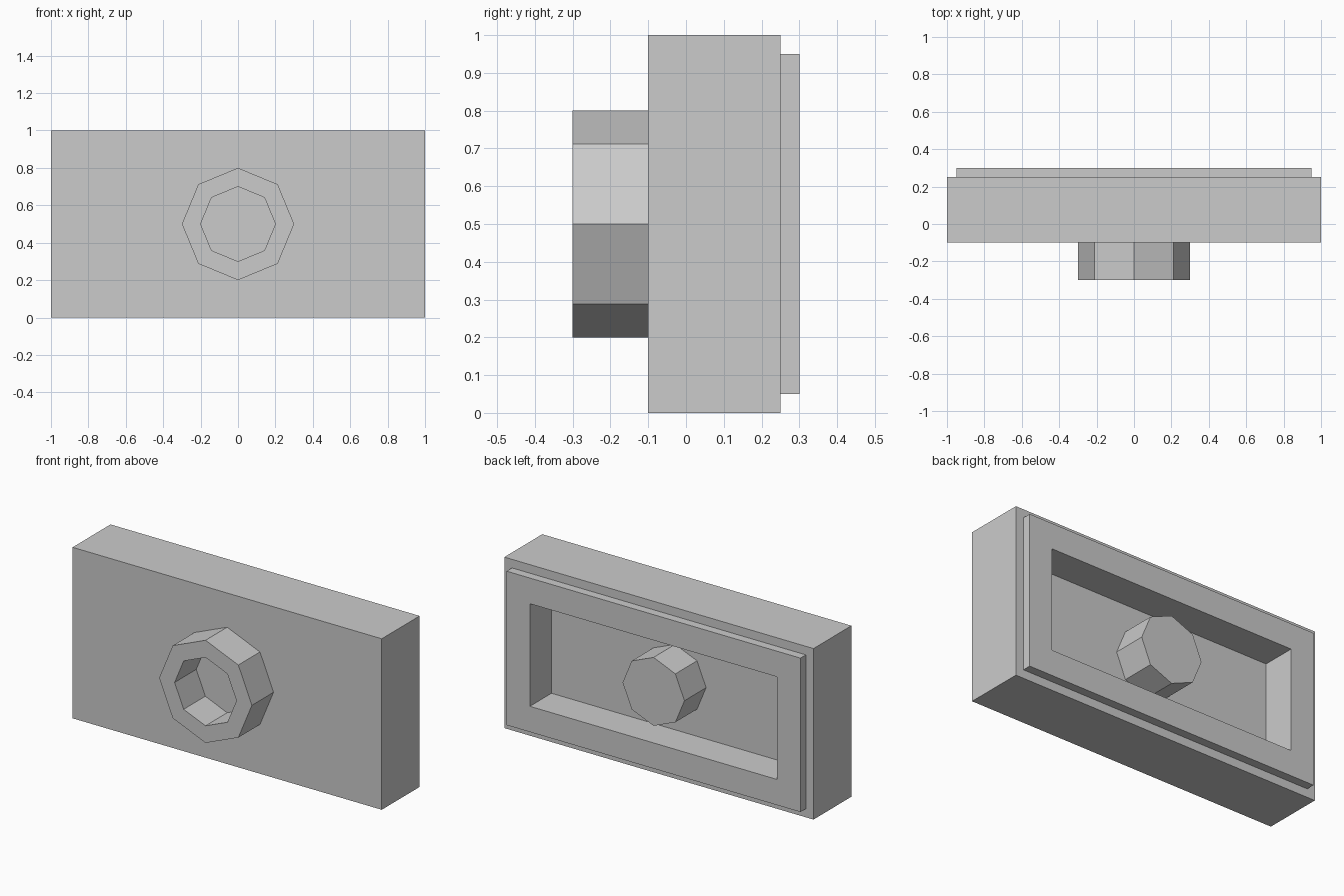
import bpy
import bmesh
from math import sin, cos, tau

cube = bpy.data.objects.get("Cube")
if cube:
    bpy.data.objects.remove(cube, do_unlink=True)

MID_Z = 0.5

grey = bpy.data.materials.new("plain_grey")
grey.use_nodes = True
colour = (0.6, 0.6, 0.6, 1)
grey.diffuse_color = colour
grey.node_tree.nodes["Principled BSDF"].inputs["Base Color"].default_value = colour


def rectangle(half_w, half_h, y):
    return [(sx * half_w, y, MID_Z + sz * half_h)
            for sx, sz in ((-1, -1), (1, -1), (1, 1), (-1, 1))]


def octagon(radius, y):
    return [(radius * sin(i * tau / 8), y, MID_Z + radius * cos(i * tau / 8))
            for i in range(8)]


def loft(name, rings, cap_start=False, cap_end=False):
    """Bridge successive rings with flat quads, capping the chosen ends."""
    bm = bmesh.new()
    loops = [[bm.verts.new(p) for p in ring] for ring in rings]
    n = len(loops[0])
    for a, b in zip(loops, loops[1:]):
        for i in range(n):
            j = (i + 1) % n
            bm.faces.new((a[i], a[j], b[j], b[i]))
    if cap_start:
        bm.faces.new(loops[0])
    if cap_end:
        bm.faces.new(loops[-1])
    bmesh.ops.recalc_face_normals(bm, faces=bm.faces)
    mesh = bpy.data.meshes.new(name)
    bm.to_mesh(mesh)
    bm.free()
    mesh.materials.append(grey)
    obj = bpy.data.objects.new(name, mesh)
    bpy.context.collection.objects.link(obj)
    return obj


# Block: front face, outer walls, stepped back rim, hollow back with floor
loft("block", [
    rectangle(1, 0.5, -0.1),
    rectangle(1, 0.5, 0.25),
    rectangle(0.95, 0.45, 0.25),
    rectangle(0.95, 0.45, 0.3),
    rectangle(0.8, 0.3, 0.3),
    rectangle(0.8, 0.3, 0.1),
], cap_start=True, cap_end=True)

# Hollow stud on the front, its recess ending at the block face
loft("front_stud", [
    octagon(0.3, -0.1),
    octagon(0.3, -0.3),
    octagon(0.2, -0.3),
    octagon(0.2, -0.1),
])

# Solid post standing in the back hollow, flush with the rim
loft("back_post", [octagon(0.2, 0.1), octagon(0.2, 0.3)], cap_end=True)
